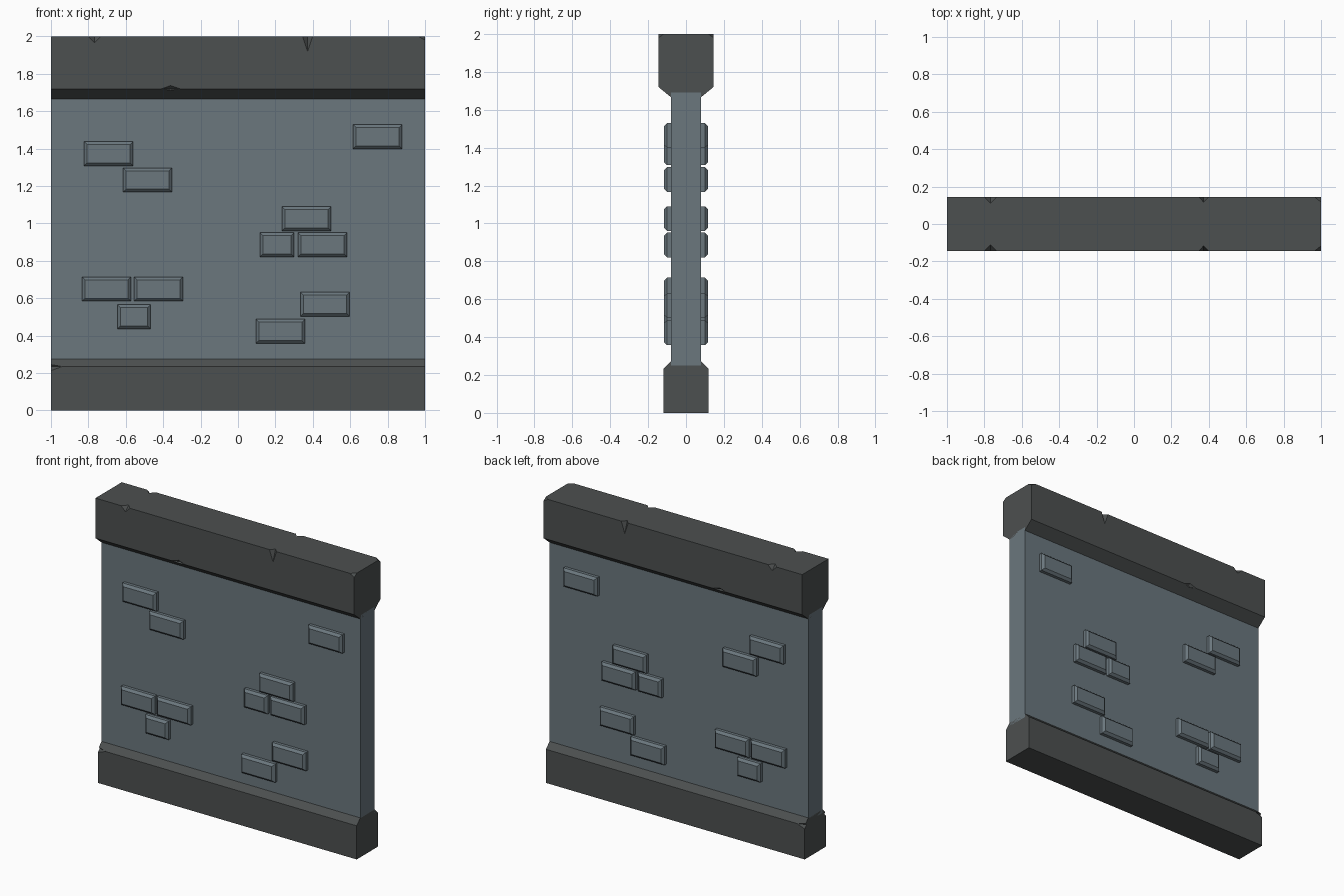
import bpy, bmesh

if "Cube" in bpy.data.objects:
    bpy.data.objects.remove(bpy.data.objects["Cube"])


def material(name, rgb):
    m = bpy.data.materials.new(name)
    m.diffuse_color = (*rgb, 1.0)
    m.use_nodes = True
    m.node_tree.nodes["Principled BSDF"].inputs["Base Color"].default_value = m.diffuse_color
    return m


WALL = material("blue grey stone", (0.145, 0.185, 0.208))
TRIM = material("dark grey stone", (0.073, 0.080, 0.080))


def finish(name, bm, mat):
    bmesh.ops.recalc_face_normals(bm, faces=bm.faces)
    me = bpy.data.meshes.new(name)
    bm.to_mesh(me)
    bm.free()
    ob = bpy.data.objects.new(name, me)
    bpy.context.collection.objects.link(ob)
    if mat:
        me.materials.append(mat)
    return ob


def loft(bm, rings):
    """Skin a closed solid through rings of equal point count."""
    rings = [[bm.verts.new(p) for p in r] for r in rings]
    n = len(rings[0])
    for a, b in zip(rings, rings[1:]):
        for i in range(n):
            j = (i + 1) % n
            bm.faces.new((a[i], a[j], b[j], b[i]))
    bm.faces.new(rings[0])
    bm.faces.new(rings[-1])


def beam(name, half_profile, mat):
    """Extrude a (y, z) half profile, mirrored in y, along x."""
    prof = half_profile + [(-y, z) for y, z in reversed(half_profile)]
    bm = bmesh.new()
    loft(bm, [[(x, y, z) for y, z in prof] for x in (-1, 1)])
    return finish(name, bm, mat)


def chip(ob, chips):
    """Knock tetrahedral chips off edges with octahedra, front and back."""
    bm = bmesh.new()
    for (x, y, z), (dx, dy, dz) in chips:
        for s in (-1, 1):
            mid = [bm.verts.new((x + a * dx, s * y + b * dy, z))
                   for a, b in ((1, 0), (0, 1), (-1, 0), (0, -1))]
            for h in (dz, -dz):
                tip = bm.verts.new((x, s * y, z + h))
                for i in range(4):
                    bm.faces.new((mid[i], mid[(i + 1) % 4], tip))
    cutter = finish("chip_cutter", bm, None)
    cutter.hide_render = True
    mod = ob.modifiers.new("chips", 'BOOLEAN')
    mod.operation, mod.solver, mod.object = 'DIFFERENCE', 'EXACT', cutter
    bpy.context.view_layer.objects.active = ob
    bpy.ops.object.modifier_apply(modifier=mod.name)
    bpy.data.objects.remove(cutter)


# Wall panel
beam("wall_panel", [(0.078, 0.25), (0.078, 1.69)], WALL)

# Base plinth with sloped shoulders
base = beam("base_plinth", [(0.118, 0), (0.118, 0.235), (0.078, 0.275)], TRIM)
chip(base, [((-1, 0.118, 0.235), (0.06, 0.02, 0.022))])

# Top cap with sloped underside
cap = beam("top_cap", [(0.078, 1.665), (0.145, 1.72), (0.145, 2.0)], TRIM)
chip(cap, [((-0.768, 0.145, 2.0), (0.034, 0.034, 0.034)),
           ((0.372, 0.145, 2.0), (0.027, 0.028, 0.08)),
           ((1.0, 0.145, 2.0), (0.035, 0.028, 0.02)),
           ((-0.36, 0.145, 1.72), (0.05, 0.02, 0.017))])

# Raised bricks on both faces: centre x, centre z, width
BRICKS = [(-0.692, 1.373, 0.262), (-0.484, 1.232, 0.262), (0.746, 1.464, 0.262),
          (0.366, 1.025, 0.262), (0.209, 0.886, 0.182), (0.452, 0.886, 0.262),
          (-0.703, 0.649, 0.262), (-0.425, 0.649, 0.262), (-0.556, 0.501, 0.178),
          (0.465, 0.568, 0.262), (0.227, 0.423, 0.262)]
for side, name in ((-1, "front_bricks"), (1, "back_bricks")):
    bm = bmesh.new()
    for cx, cz, w in BRICKS:
        loft(bm, [[(cx + a * (w / 2 - inset), side * y, cz + b * (0.065 - inset))
                   for a, b in ((-1, -1), (1, -1), (1, 1), (-1, 1))]
                  for y, inset in ((0.07, 0), (0.1, 0), (0.116, 0.016))])
    finish(name, bm, WALL)
